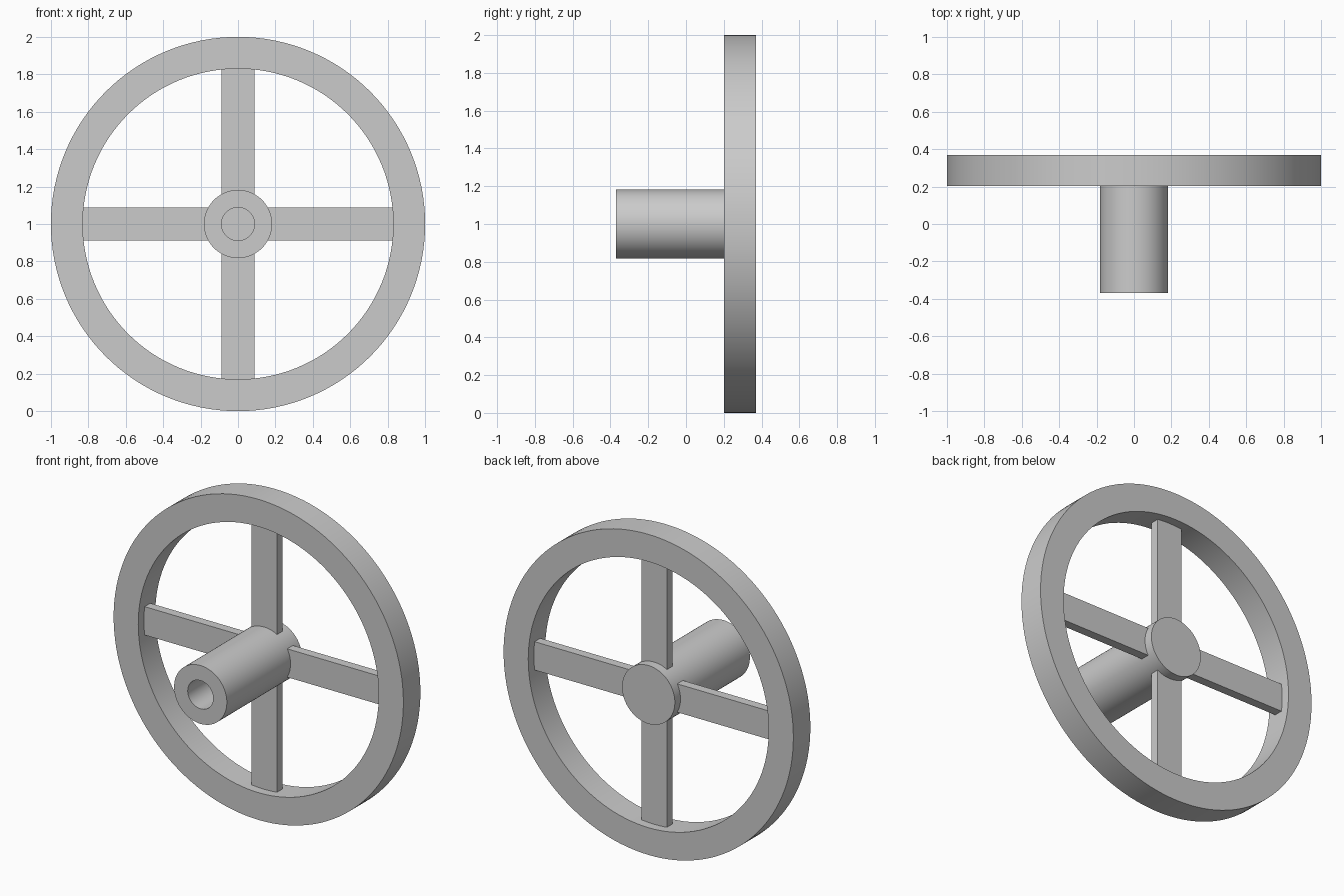
import bpy
import bmesh
import math
from mathutils import Matrix, Vector

if "Cube" in bpy.data.objects:
    bpy.data.objects.remove(bpy.data.objects["Cube"], do_unlink=True)

RIM_FRONT, RIM_BACK = 0.202, 0.37
RIM_INNER = 0.83
HUB_RADIUS, BORE_RADIUS = 0.182, 0.088
SPOKE_WIDTH, SPOKE_DEPTH = 0.177, 0.056
CENTRE = Vector((0, 0, 1))

grey = bpy.data.materials.new("plain grey")
grey.use_nodes = True
colour = (0.6, 0.6, 0.6, 1)
grey.diffuse_color = colour
grey.node_tree.nodes["Principled BSDF"].inputs["Base Color"].default_value = colour


def finish(name, bm):
    """Turn a bmesh into a shaded object at the wheel centre."""
    bmesh.ops.recalc_face_normals(bm, faces=bm.faces)
    mesh = bpy.data.meshes.new(name)
    bm.to_mesh(mesh)
    bm.free()
    mesh.materials.append(grey)
    obj = bpy.data.objects.new(name, mesh)
    obj.location = CENTRE
    bpy.context.collection.objects.link(obj)
    bpy.ops.object.select_all(action="DESELECT")
    obj.select_set(True)
    bpy.context.view_layer.objects.active = obj
    bpy.ops.object.shade_smooth_by_angle(angle=math.radians(30))
    return obj


def lathe(name, profile, closed, steps):
    """Spin a profile of (radius, y) points around the y axis."""
    bm = bmesh.new()
    verts = [bm.verts.new((r, y, 0)) for r, y in profile]
    pairs = list(zip(verts, verts[1:]))
    if closed:
        pairs.append((verts[-1], verts[0]))
    edges = [bm.edges.new(p) for p in pairs]
    bmesh.ops.spin(bm, geom=verts + edges, cent=(0, 0, 0), axis=(0, 1, 0),
                   angle=math.tau, steps=steps, use_merge=True)
    bmesh.ops.remove_doubles(bm, verts=bm.verts, dist=1e-5)
    return finish(name, bm)


# Rim with a square section
lathe("rim", [(RIM_INNER, RIM_FRONT), (1, RIM_FRONT),
              (1, RIM_BACK), (RIM_INNER, RIM_BACK)], True, 128)

# Hub with a blind bore opening at the front
lathe("hub", [(0, RIM_FRONT), (BORE_RADIUS, RIM_FRONT), (BORE_RADIUS, -RIM_BACK),
              (HUB_RADIUS, -RIM_BACK), (HUB_RADIUS, RIM_BACK), (0, RIM_BACK)], False, 96)

# Four flat spokes, their ends buried in hub and rim
inner, outer = 0.1, 0.9
for i, side in enumerate(("left", "upper", "right", "lower")):
    bm = bmesh.new()
    place = Matrix.Translation(((inner + outer) / 2, (RIM_FRONT + RIM_BACK) / 2, 0))
    size = Matrix.Diagonal((outer - inner, SPOKE_DEPTH, SPOKE_WIDTH, 1))
    turn = Matrix.Rotation(-i * math.pi / 2, 4, "Y")
    bmesh.ops.create_cube(bm, size=1, matrix=turn @ place @ size)
    finish(side + "_spoke", bm)
